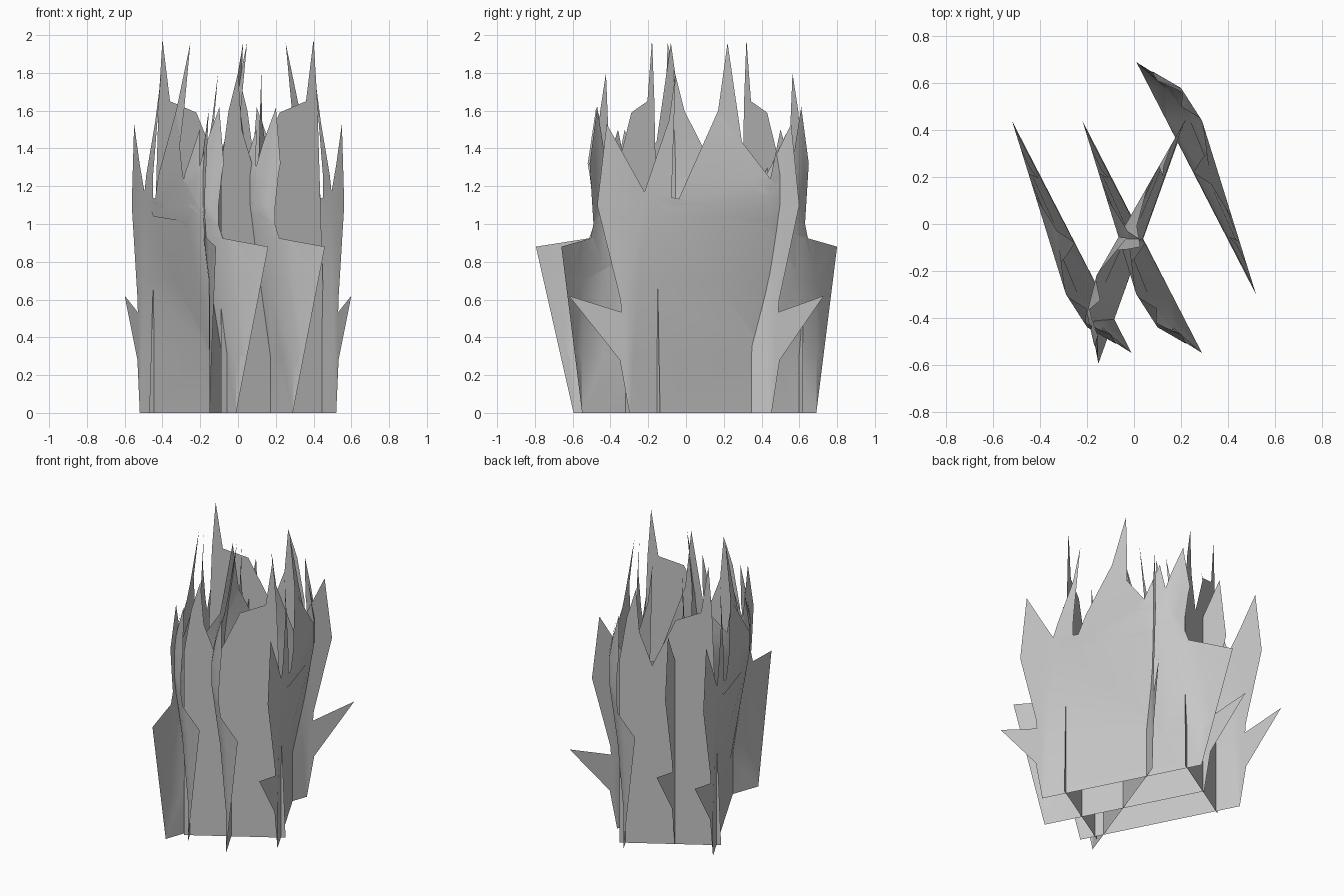
import bpy, bmesh, math
from mathutils import Matrix, Vector

cube = bpy.data.objects.get("Cube")
if cube:
    bpy.data.objects.remove(cube)

grey = bpy.data.materials.new("plain grey")
grey.use_nodes = True
COLOUR = (0.57, 0.57, 0.57, 1)
grey.diffuse_color = COLOUR
grey.node_tree.nodes["Principled BSDF"].inputs["Base Color"].default_value = COLOUR

# Ragged outline of a bowed sheet (length, height)
BOWED = [(-.55, 0), (-.56, .28), (-.66, .88), (-.55, .70), (-.49, 1.0), (-.51, 1.32),
         (-.47, 1.62), (-.42, 1.3), (-.36, 1.5), (-.29, 1.16), (-.24, 1.25), (-.19, 1.2),
         (-.11, 1.65), (-.08, 1.96), (-.03, 1.6), (.22, 1.04), (.195, 1.8), (.23, 1.55),
         (.36, 1.17), (.56, 1.53), (.43, .97), (.61, 1.1), (.47, .53),
         (.76, .62), (.49, .28), (.44, 0)]

# Ragged outline of a flat cross sheet (sideways, height)
FLAT = [(-.09, 0), (.47, 0), (.45, .5), (.43, 1.3), (.42, 1.65), (.40, 1.98), (.36, 1.65),
        (.30, 1.58), (.22, 1.59), (.17, 1.45), (.08, 1.24), (.03, 1.28), (.02, 1.5),
        (0, 1.8), (-.05, 1.6), (-.09, 1.3)]

# Plan curves of a bowed sheet: straight at the ground, bowed halfway up
GROUND = [(-.66, .16), (-.55, -.01), (.44, -.52), (.76, -.60)]
BOW = [(-.66, .16), (-.55, -.01), (-.44, -.20), (-.30, -.29), (.44, -.52), (.76, -.60)]


def along(curve, t):
    for (a, p), (b, q) in zip(curve, curve[1:]):
        if t <= b:
            return p + (q - p) * (t - a) / (b - a)
    return curve[-1][1]


def bow_place(co):
    """Bulge outward at mid height, straight again at ground and tips."""
    amount = max(0, min((co.z - .3) / .8, (1.96 - co.z) / .7, 1))
    x = along(GROUND, co.y) * (1 - amount) + along(BOW, co.y) * amount
    return Vector((x, co.y, co.z))


def flat_place(co):
    """Stand the flat sheet on its slanted ground line."""
    return Vector((co.y, -.32 + .61 * (co.y - .17), co.z))


def triangulate(bm):
    # Ear clipping keeps the notches between the blades open
    bmesh.ops.triangulate(bm, faces=bm.faces[:], quad_method='FIXED', ngon_method='EAR_CLIP')


def grass_sheet(name, outline, place, matrix, y_cuts=(), z_cuts=()):
    bm = bmesh.new()
    bm.faces.new([bm.verts.new((0, y, z)) for y, z in outline])
    triangulate(bm)
    # Cut along the bends so the sheet can fold
    cuts = [((0, y, 0), (0, 1, 0)) for y in y_cuts] + [((0, 0, z), (0, 0, 1)) for z in z_cuts]
    for co, no in cuts:
        bmesh.ops.bisect_plane(bm, geom=bm.verts[:] + bm.edges[:] + bm.faces[:],
                               plane_co=co, plane_no=no)
    triangulate(bm)
    for v in bm.verts:
        v.co = matrix @ place(v.co)
    mesh = bpy.data.meshes.new(name)
    bm.to_mesh(mesh)
    bm.free()
    mesh.materials.append(grey)
    obj = bpy.data.objects.new(name, mesh)
    bpy.context.collection.objects.link(obj)
    bpy.ops.object.select_all(action='DESELECT')
    obj.select_set(True)
    bpy.context.view_layer.objects.active = obj
    bpy.ops.object.shade_smooth_by_angle(angle=math.radians(30))


# Placements shared by the sheets
here = Matrix.Identity(4)
turned = Matrix.Translation((0, .14, 0)) @ Matrix.Rotation(math.pi, 4, 'Z')
crossing = Matrix.Translation((-.16, -.22, 0)) @ Matrix.Rotation(math.radians(-47), 4, 'Z') \
    @ Matrix.Translation((.29, .30, 0))

# Bowed sheets: three side by side, the last turned around, and one crossing them
for name, matrix in (("right", here), ("middle", Matrix.Translation((.30, 0, 0))),
                     ("left", turned), ("crossing", crossing)):
    grass_sheet(name + "_grass_sheet", BOWED, bow_place, matrix,
                (-.55, -.44, -.30, .44), (.3, .7, 1.1, 1.26, 1.6))

# Flat sheets closing the front and the back
grass_sheet("front_grass_sheet", FLAT, flat_place, here)
grass_sheet("back_grass_sheet", FLAT, flat_place, turned)
